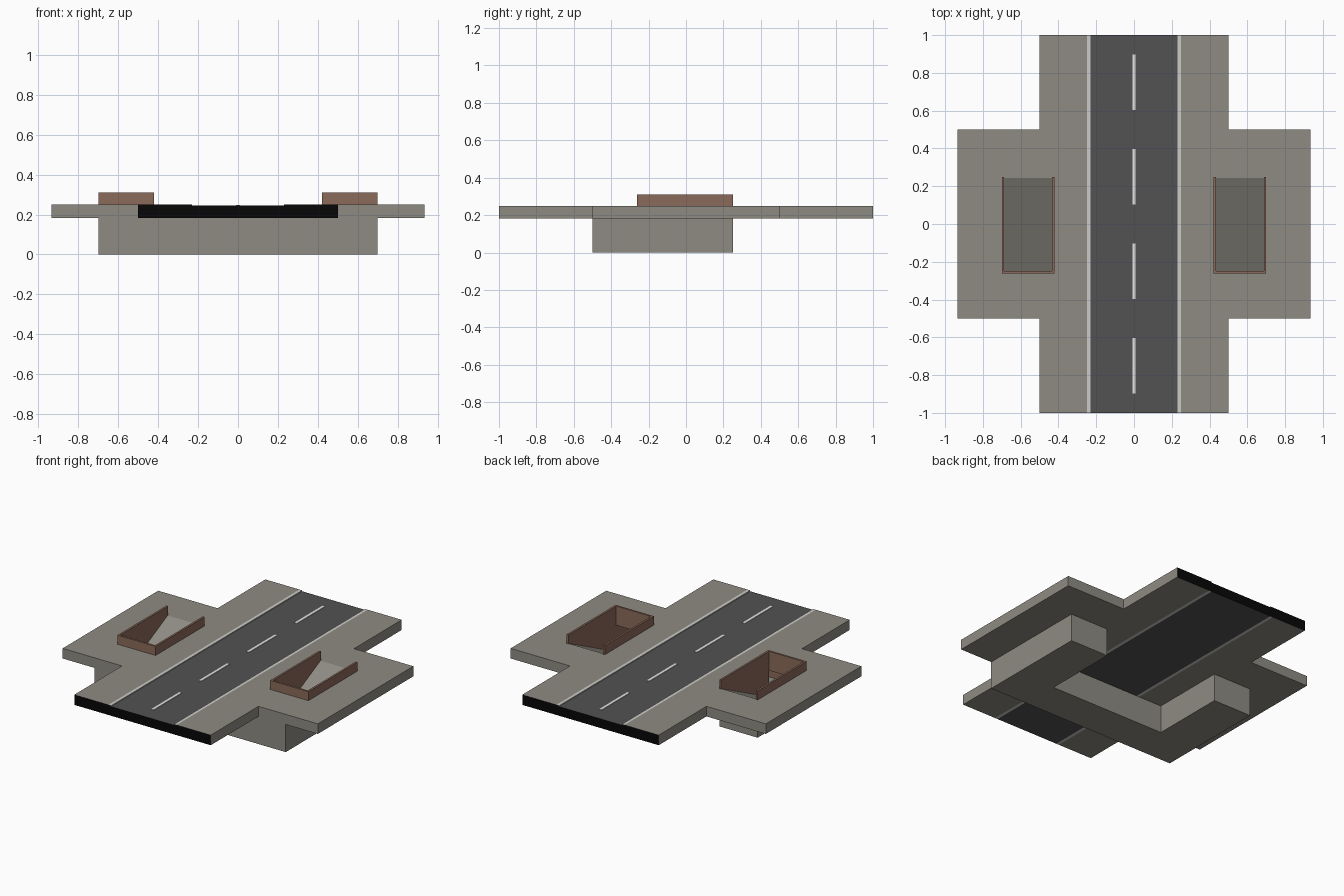
import bpy, bmesh

if "Cube" in bpy.data.objects:
    bpy.data.objects.remove(bpy.data.objects["Cube"])


def mat(name, rgb):
    m = bpy.data.materials.new(name)
    m.diffuse_color = (*rgb, 1)
    m.use_nodes = True
    m.node_tree.nodes["Principled BSDF"].inputs["Base Color"].default_value = m.diffuse_color
    return m


CONCRETE = mat("concrete grey", (0.27, 0.26, 0.225))
ASPHALT = mat("asphalt dark grey", (0.085, 0.085, 0.087))
BROWN = mat("brick brown", (0.26, 0.145, 0.105))
LIGHT = mat("kerb light grey", (0.60, 0.60, 0.58))
WHITE = mat("lane paint white", (0.78, 0.78, 0.76))
BLACK = mat("cut end black", (0.002, 0.002, 0.002))


def finish(bm, name, mats):
    bmesh.ops.recalc_face_normals(bm, faces=bm.faces)
    # road ends at y = +-1 are black
    for f in bm.faces:
        if len(mats) > 1 and abs(f.calc_center_median().y) > 0.999:
            f.material_index = 1
    me = bpy.data.meshes.new(name)
    bm.to_mesh(me)
    bm.free()
    ob = bpy.data.objects.new(name, me)
    for m in mats:
        me.materials.append(m)
    bpy.context.collection.objects.link(ob)
    return ob


def add_box(bm, x0, x1, y0, y1, z0, z1):
    vs = bmesh.ops.create_cube(bm, size=1)["verts"]
    for v in vs:
        v.co = (x1 if v.co.x > 0 else x0,
                y1 if v.co.y > 0 else y0,
                z1 if v.co.z > 0 else z0)


def boxes(name, mats, *dims):
    bm = bmesh.new()
    for d in dims:
        add_box(bm, *d)
    return finish(bm, name, mats)


def slab(name, mats, xs, ys, z0, z1, keep):
    """Extruded plan made of the grid cells for which keep(x, y) is true."""
    bm = bmesh.new()
    v = [[bm.verts.new((x, y, z0)) for y in ys] for x in xs]
    for i in range(len(xs) - 1):
        for j in range(len(ys) - 1):
            if keep((xs[i] + xs[i + 1]) / 2, (ys[j] + ys[j + 1]) / 2):
                bm.faces.new((v[i][j], v[i + 1][j], v[i + 1][j + 1], v[i][j + 1]))
    bmesh.ops.delete(bm, geom=[a for a in bm.verts if not a.link_faces], context="VERTS")
    r = bmesh.ops.extrude_face_region(bm, geom=bm.faces[:], use_keep_orig=True)
    for e in r["geom"]:
        if isinstance(e, bmesh.types.BMVert):
            e.co.z = z1
    return finish(bm, name, mats)


BOT, TOP, RIM, T = 0.183, 0.25, 0.31, 0.013
X0, X1, Y0, Y1 = 0.42, 0.70, -0.263, 0.25     # stair opening
S = 0.006                                     # passage skin thickness

# road
boxes("road", [ASPHALT, BLACK], (-0.23, 0.23, -1, 1, BOT, 0.244))
boxes("lane_dashes", [WHITE],
      *[(-0.009, 0.009, y - 0.147, y + 0.147, 0.243, 0.247)
        for y in (-0.75, -0.25, 0.25, 0.75)])

for side, s in (("left", -1), ("right", 1)):
    def mx(a, b, *rest):
        return (min(s * a, s * b), max(s * a, s * b), *rest)

    # kerb
    boxes(side + "_kerb", [LIGHT, BLACK], mx(0.23, 0.25, -1, 1, BOT, TOP))

    # pavement with widened wing and stair opening
    slab(side + "_pavement", [CONCRETE, BLACK],
         [s * x for x in (0.25, X0, 0.5, X1, 0.935)],
         [-1, -0.5, Y0, Y1, 0.5, 1], BOT, TOP,
         lambda x, y: (abs(x) < 0.5 or abs(y) < 0.5)
         and not (X0 < abs(x) < X1 and Y0 < y < Y1))

    # brick parapet, open at the top of the stairs
    boxes(side + "_parapet", [BROWN],
          mx(X0, X0 + T, Y0, Y1, BOT, RIM),
          mx(X1 - T, X1, Y0, Y1, BOT, RIM),
          mx(X0 + T, X1 - T, Y0, Y0 + T, BOT, RIM))

    # stair shaft skin and brick lining
    boxes(side + "_shaft_wall", [CONCRETE],
          mx(X0, X0 + S, -0.25, Y1, 0, BOT),
          mx(X1 - S, X1, -0.5, Y1, 0, BOT),
          mx(X0, X1, Y1 - S, Y1, 0, TOP))
    boxes(side + "_shaft_lining", [BROWN],
          mx(X0 + S, X0 + T, -0.25, Y1 - S, S, BOT),
          mx(X1 - T, X1 - S, -0.494, Y1 - S, S, BOT))

    # sloping ramp down to the passage
    bm = bmesh.new()
    p = [(Y1 - S, TOP), (-0.25, S + 0.002), (-0.25, S), (Y1 - S, TOP - 0.01)]
    a, b = ([bm.verts.new((s * x, y, z)) for y, z in p] for x in (X0 + T, X1 - T))
    bm.faces.new(a)
    bm.faces.new(b)
    for i in range(4):
        j = (i + 1) % 4
        bm.faces.new((a[i], a[j], b[j], b[i]))
    finish(bm, side + "_ramp", [CONCRETE])

# U-shaped passage floor and cross corridor walls
slab("passage_floor", [CONCRETE], [-X1, -X0, X0, X1], [-0.5, -0.25, Y1], 0, S,
     lambda x, y: abs(x) > X0 or y < -0.25)
boxes("corridor_walls", [CONCRETE],
      (-X1, X1, -0.5, -0.5 + S, 0, BOT), (-X0, X0, -0.25 - S, -0.25, 0, BOT))
boxes("corridor_lining", [BROWN],
      (-X1 + T, X1 - T, -0.5 + S, -0.5 + T, S, BOT),
      (-X0, X0, -0.25 - T, -0.25 - S, S, BOT))
